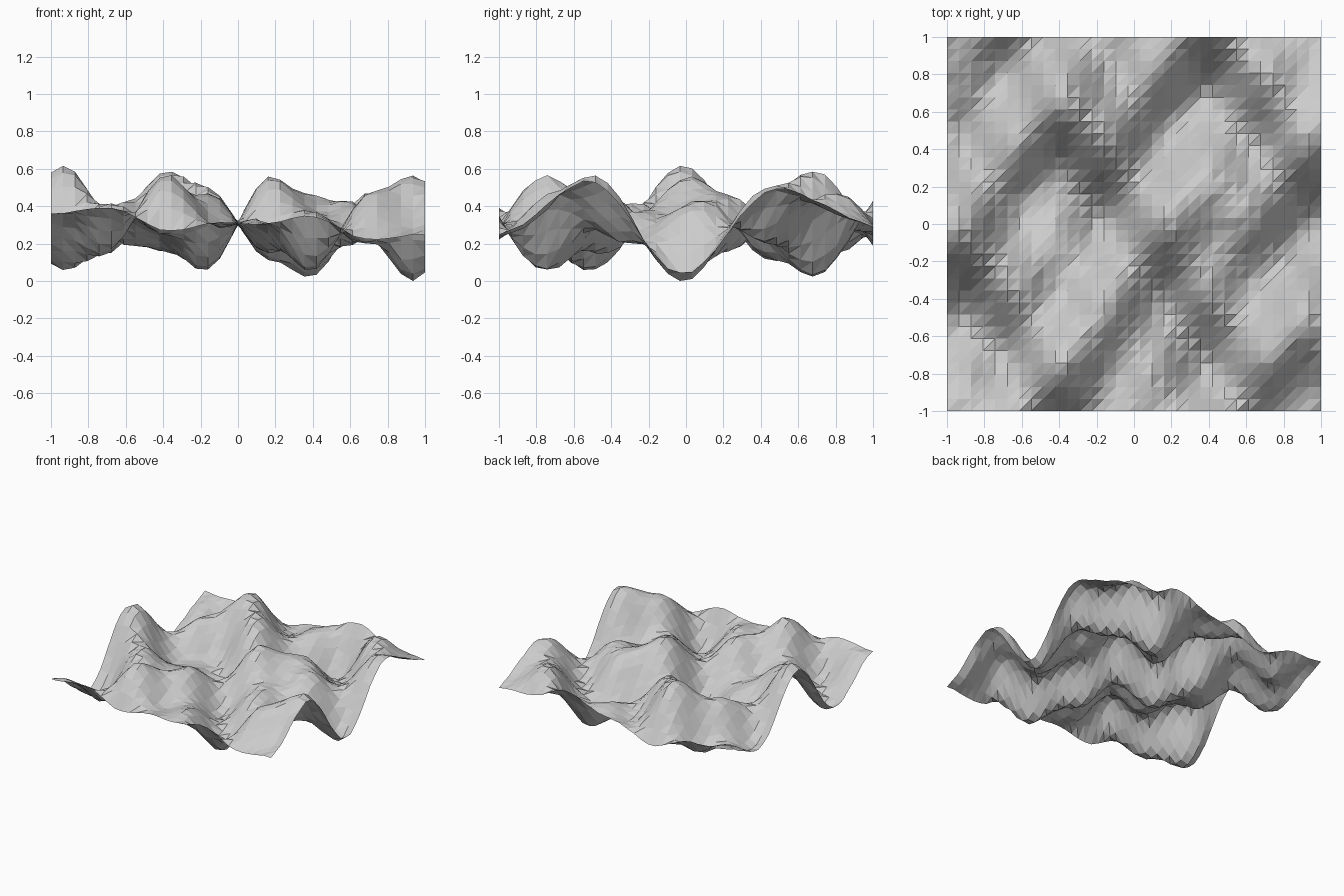
import bpy, bmesh, random
from math import sin, cos, pi

if "Cube" in bpy.data.objects:
    bpy.data.objects.remove(bpy.data.objects["Cube"])

random.seed(4)
N = 31            # grid cells per side
MID = 0.308       # mean height

# layered waves: amplitude, x frequency, y frequency, y phase
WAVES = [(0.205, 5.0, 5.0, 0), (0.102, 11.8, 8.1, 0), (0.055, 2.75, 8.4, -pi / 2)]


def height(x, y):
    h = sum(a * sin(fx * x) * cos(fy * y + p) for a, fx, fy, p in WAVES)
    # slight roughness, fading out on the flat centre line
    return MID + h + random.uniform(-0.006, 0.006) * min(1, abs(x) * 5)


# terrain sheet: regular grid of flat triangles
bm = bmesh.new()
grid = []
for j in range(N + 1):
    row = []
    for i in range(N + 1):
        x, y = -1 + 2 * i / N, -1 + 2 * j / N
        row.append(bm.verts.new((x, y, max(0, height(x, y)))))
    grid.append(row)

for j in range(N):
    for i in range(N):
        a, b = grid[j][i], grid[j][i + 1]
        c, d = grid[j + 1][i + 1], grid[j + 1][i]
        bm.faces.new((a, b, c))
        bm.faces.new((a, c, d))

mesh = bpy.data.meshes.new("terrain")
bm.to_mesh(mesh)
bm.free()
terrain = bpy.data.objects.new("terrain", mesh)
bpy.context.collection.objects.link(terrain)
